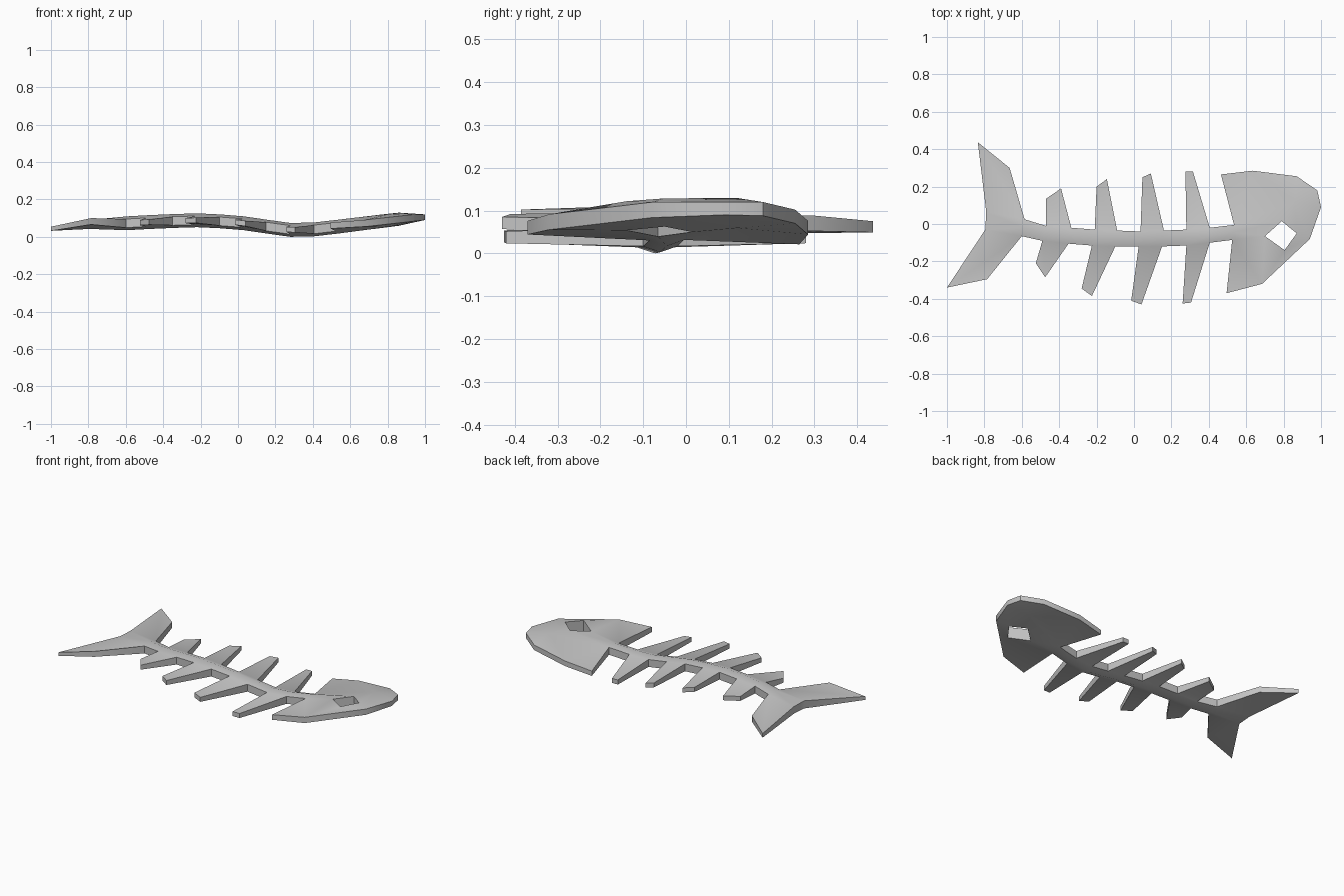
import bpy, bmesh

if "Cube" in bpy.data.objects:
    bpy.data.objects.remove(bpy.data.objects["Cube"])

# Wavy height of the middle layer along the body
WAVE = [(-1, .043), (-.8, .066), (-.6, .072), (-.4, .083), (-.2, .089), (0, .077),
        (.15, .055), (.28, .037), (.4, .039), (.5, .050), (.7, .075), (.9, .099), (1, .105)]


def mid(x):
    for (x0, z0), (x1, z1) in zip(WAVE, WAVE[1:]):
        if x <= x1:
            return z0 + (z1 - z0) * (x - x0) / (x1 - x0)
    return WAVE[-1][1]


bm = bmesh.new()
layers = {}      # (x, y) -> (top vertex, bottom vertex)
edge_use = {}    # directed edges of the flat layout
EDGE, CORE, TIP = .023, .037, .014


def point(x, y, half, z=None):
    """Pair of vertices, one above and one below the middle layer."""
    key = (round(x, 4), round(y, 4))
    if key not in layers:
        z = mid(x) if z is None else z
        layers[key] = (bm.verts.new((x, y, z + half)), bm.verts.new((x, y, z - half)))
    return key


def patch(*keys):
    """Top and bottom face over the same outline, counter-clockwise from above."""
    area = sum(a[0] * b[1] - b[0] * a[1] for a, b in zip(keys, keys[1:] + keys[:1]))
    if area < 0:
        keys = keys[::-1]
    bm.faces.new([layers[k][0] for k in keys])
    bm.faces.new([layers[k][1] for k in reversed(keys)])
    for a, b in zip(keys, keys[1:] + keys[:1]):
        edge_use[(a, b)] = True


# Ribs: base left, tip left, tip right, base right
upper = [[(-.47, -.01), (-.47, .135), (-.39, .19), (-.335, -.02)],
         [(-.21, -.03), (-.20, .20), (-.145, .24), (-.09, -.035)],
         [(.035, -.04), (.045, .25), (.09, .27), (.16, -.035)],
         [(.28, -.03), (.275, .28), (.315, .28), (.405, -.02)]]
lower = [[(-.49, -.09), (-.525, -.21), (-.475, -.285), (-.35, -.105)],
         [(-.225, -.115), (-.28, -.345), (-.225, -.385), (-.10, -.12)],
         [(.025, -.12), (-.015, -.41), (.04, -.43), (.15, -.12)],
         [(.28, -.115), (.26, -.425), (.305, -.42), (.405, -.10)]]
for a, b, c, d in upper + lower:
    patch(point(*a, EDGE), point(*b, TIP), point(*c, TIP), point(*d, EDGE))

# Spine: strip with a raised centre line, running from tail to head
tops = [(-.585, .025)] + [r[i] for r in upper for i in (0, 3)] + [(.535, -.005)]
lows = [(-.60, -.065)] + [r[i] for r in lower for i in (0, 3)] + [(.525, -.085)]
spine = []
for u, l in zip(tops, lows):
    c = ((u[0] + l[0]) / 2, (u[1] + l[1]) / 2)
    spine.append((point(*u, EDGE), point(*c, CORE), point(*l, EDGE)))
for (u0, c0, l0), (u1, c1, l1) in zip(spine, spine[1:]):
    patch(u0, u1, c1, c0)
    patch(c0, c1, l1, l0)

# Tail: two lobes around a notch
u, c, l = spine[0]
n1, n2 = point(-.79, .065, .022), point(-.795, -.03, .024)
patch(u, point(-.665, .30, .018), point(-.835, .437, .013), n1)
patch(c, u, n1)
patch(c, n1, n2)
patch(c, n2, l)
patch(l, n2, point(-1, -.34, .011), point(-.785, -.295, .017, .083))

# Head: thin rim, raised crown and an open eye
u, c, l = spine[-1]
o1 = point(.465, .265, .015, .036)
o2 = point(.635, .285, .016, .060)
o3 = point(.87, .255, .016, .086)
o4 = point(.98, .18, .016)
o5 = point(1.0, .09, .015)
o6 = point(.94, -.08, .018)
o7 = point(.685, -.32, .018)
o8 = point(.495, -.37, .016, .060)
crown = point(.86, .12, .035)
e1, e2 = point(.79, .015, .036), point(.87, -.05, .033)
e3, e4 = point(.805, -.14, .034), point(.70, -.065, .036)
for f in [(u, o1, o2), (u, o2, crown), (o2, o3, crown), (o3, o4, crown), (o4, o5, crown),
          (o5, o6, e2, crown), (crown, e2, e1), (u, crown, e1), (u, e1, e4, c), (c, e4, l),
          (l, e4, e3, o7), (l, o7, o8), (e3, o6, o7), (e2, o6, e3)]:
    patch(*f)

# Side walls along every open border, including the eye hole
for a, b in edge_use:
    if (b, a) not in edge_use:
        bm.faces.new([layers[b][0], layers[a][0], layers[a][1], layers[b][1]])

bmesh.ops.recalc_face_normals(bm, faces=bm.faces)
mesh = bpy.data.meshes.new("fish_skeleton")
bm.to_mesh(mesh)
bm.free()
bone = bpy.data.materials.new("bone_grey")
bone.diffuse_color = (.55, .55, .55, 1)
bone.use_nodes = True
bone.node_tree.nodes["Principled BSDF"].inputs["Base Color"].default_value = bone.diffuse_color
mesh.materials.append(bone)
fish = bpy.data.objects.new("fish_skeleton", mesh)
bpy.context.collection.objects.link(fish)
bpy.context.view_layer.objects.active = fish
fish.select_set(True)
bpy.ops.object.shade_smooth_by_angle(angle=.7)
